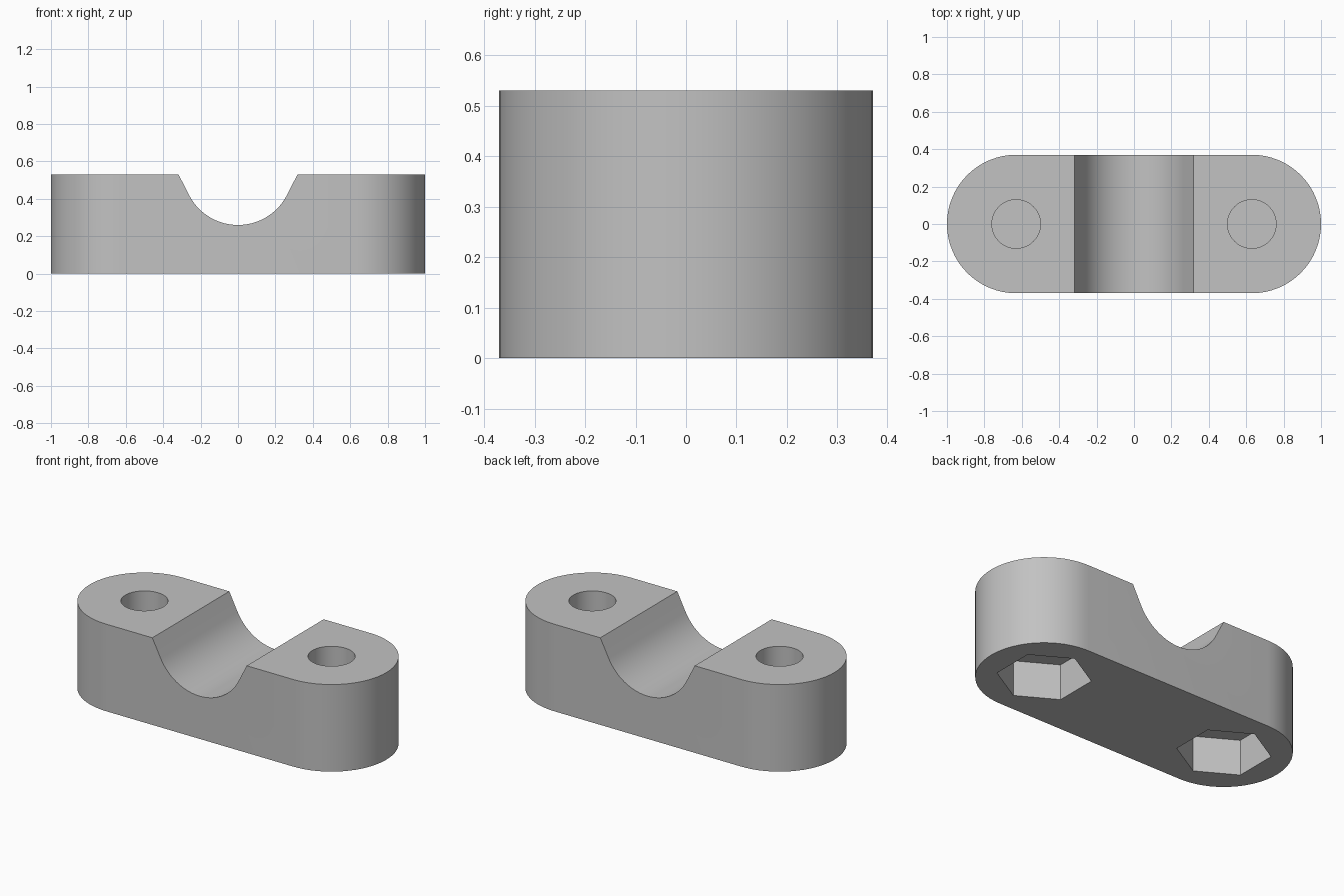
import bpy
import bmesh
from math import cos, sin, tan, radians
from mathutils import Vector

cube = bpy.data.objects.get("Cube")
if cube:
    bpy.data.objects.remove(cube, do_unlink=True)

HEIGHT = 0.53
END_RADIUS = 0.37
BOLT_X = 0.63
HOLE_RADIUS = 0.13
NUT_RADIUS = 0.257
NUT_DEPTH = 0.215
HOLE_FLOOR = 0.235      # thin web left between nut pocket and bolt hole

gray = bpy.data.materials.new("plain gray")
gray.use_nodes = True
color = (0.54, 0.54, 0.54, 1)
gray.diffuse_color = color
gray.node_tree.nodes["Principled BSDF"].inputs["Base Color"].default_value = color


def arc(cx, cy, radius, start, end, steps):
    """Points along an arc, angles in degrees."""
    angles = [radians(start + (end - start) * i / steps) for i in range(steps + 1)]
    return [(cx + radius * cos(a), cy + radius * sin(a)) for a in angles]


def prism(name, outline, low, high, along_y=False):
    """Extrude a flat outline along z, or an x-z outline along y."""
    bm = bmesh.new()
    place = (lambda p: (p[0], low, p[1])) if along_y else (lambda p: (p[0], p[1], low))
    face = bm.faces.new([bm.verts.new(place(p)) for p in outline])
    span = high - low
    result = bmesh.ops.extrude_face_region(bm, geom=[face])
    moved = [v for v in result["geom"] if isinstance(v, bmesh.types.BMVert)]
    shift = Vector((0, span, 0)) if along_y else Vector((0, 0, span))
    bmesh.ops.translate(bm, verts=moved, vec=shift)
    bmesh.ops.recalc_face_normals(bm, faces=bm.faces)
    mesh = bpy.data.meshes.new(name)
    bm.to_mesh(mesh)
    bm.free()
    mesh.materials.append(gray)
    obj = bpy.data.objects.new(name, mesh)
    bpy.context.collection.objects.link(obj)
    return obj


# Clamp body with round ends
outline = arc(BOLT_X, 0, END_RADIUS, -90, 90, 32) + arc(-BOLT_X, 0, END_RADIUS, 90, 270, 32)
body = prism("clamp_body", outline, 0, HEIGHT)

# Saddle groove: round bottom with straight flared flanks
R, flare, rise = 0.294, 63, 0.2
bottom = arc(0, 0.26 + R, R, -90 - flare, -90 + flare, 28)
(left_x, left_z), (right_x, right_z) = bottom[0], bottom[-1]
run = rise / tan(radians(flare))
groove = [(left_x - run, left_z + rise)] + bottom + [(right_x + run, right_z + rise)]
cutters = [prism("groove_cutter", groove, -0.6, 0.6, along_y=True)]

# Bolt holes from above and hexagonal nut pockets from below
for side, x in (("left", BOLT_X), ("right", -BOLT_X)):
    hole = arc(x, 0, HOLE_RADIUS, 0, 360, 48)[:-1]
    nut = arc(x, 0, NUT_RADIUS, 30, 390, 6)[:-1]
    cutters.append(prism(side + "_hole_cutter", hole, HOLE_FLOOR, HEIGHT + 0.1))
    cutters.append(prism(side + "_nut_cutter", nut, -0.1, NUT_DEPTH))

for cutter in cutters:
    cutter.hide_render = True
    mod = body.modifiers.new(cutter.name, 'BOOLEAN')
    mod.operation = 'DIFFERENCE'
    mod.solver = 'EXACT'
    mod.object = cutter

# Bake the cuts, then drop the cutters
bpy.context.view_layer.update()
graph = bpy.context.evaluated_depsgraph_get()
cut_mesh = bpy.data.meshes.new_from_object(body.evaluated_get(graph))
body.modifiers.clear()
body.data = cut_mesh
for cutter in cutters:
    bpy.data.objects.remove(cutter, do_unlink=True)

bpy.ops.object.select_all(action='DESELECT')
body.select_set(True)
bpy.context.view_layer.objects.active = body
bpy.ops.object.shade_smooth_by_angle(angle=radians(30))
